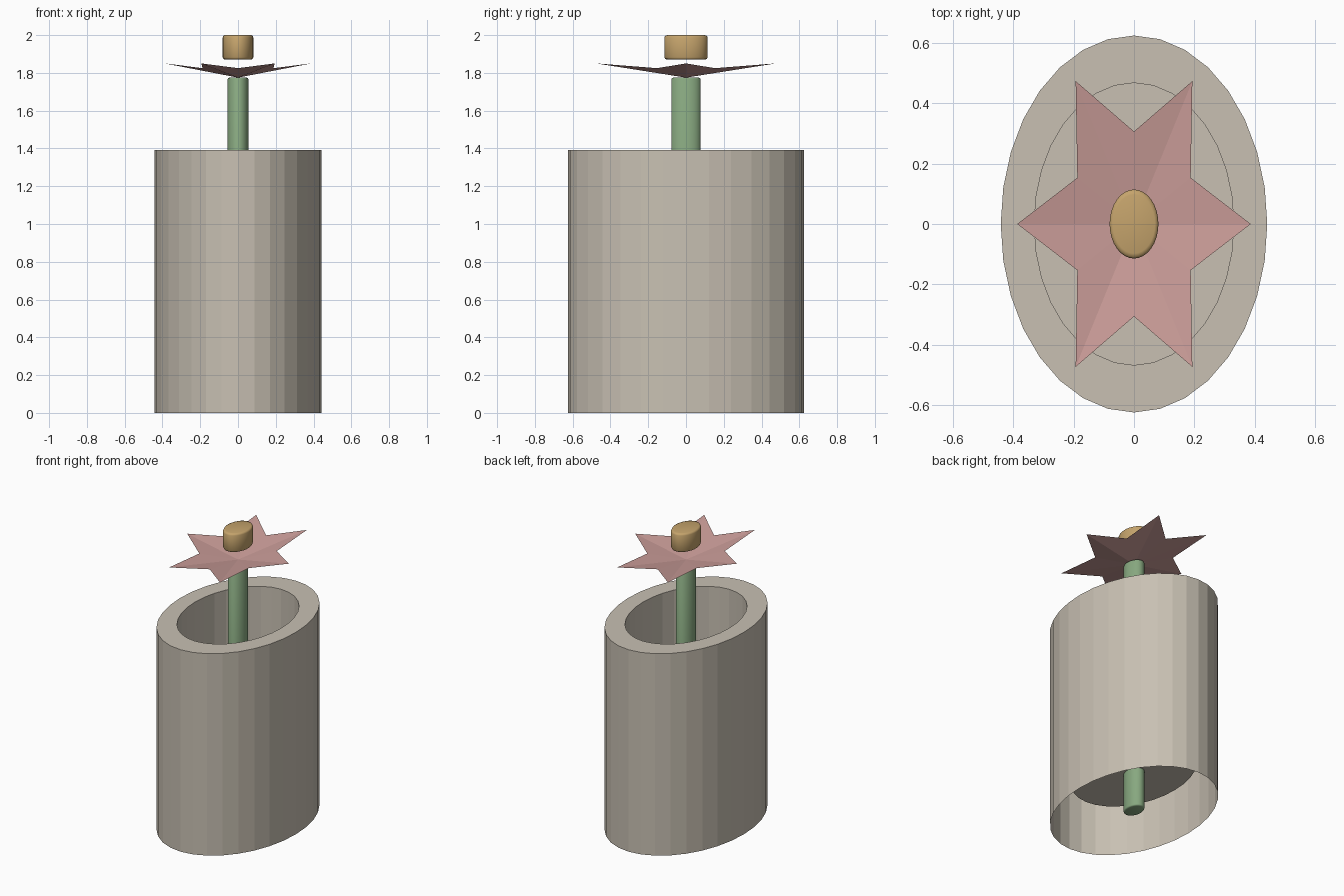
import bpy
import bmesh
import math

if "Cube" in bpy.data.objects:
    bpy.data.objects.remove(bpy.data.objects["Cube"])

STRETCH = 1.414  # the whole model is oval, longer along y


def make_material(name, rgb):
    mat = bpy.data.materials.new(name)
    mat.use_nodes = True
    mat.diffuse_color = (*rgb, 1)
    mat.node_tree.nodes["Principled BSDF"].inputs["Base Color"].default_value = (*rgb, 1)
    return mat


def finish(name, bm, mat):
    mesh = bpy.data.meshes.new(name)
    bm.to_mesh(mesh)
    bm.free()
    mesh.materials.append(mat)
    obj = bpy.data.objects.new(name, mesh)
    bpy.context.collection.objects.link(obj)
    return obj


def add_ring(bm, radius, z, sides=32):
    angles = [math.tau * i / sides for i in range(sides)]
    return [bm.verts.new((radius * math.cos(a), radius * STRETCH * math.sin(a), z)) for a in angles]


def bridge(bm, lower, upper):
    n = len(lower)
    for i in range(n):
        j = (i + 1) % n
        bm.faces.new((lower[i], lower[j], upper[j], upper[i]))


def rounded_rod(name, radius, bottom, top, bevel, mat):
    # Oval rod with softened rims and smooth sides
    bm = bmesh.new()
    profile = [(radius - bevel, bottom), (radius - bevel * 0.3, bottom + bevel * 0.3),
               (radius, bottom + bevel), (radius, top - bevel),
               (radius - bevel * 0.3, top - bevel * 0.3), (radius - bevel, top)]
    rings = [add_ring(bm, r, z) for r, z in profile]
    for lower, upper in zip(rings, rings[1:]):
        bridge(bm, lower, upper)
    bm.faces.new(list(reversed(rings[0])))
    bm.faces.new(rings[-1])
    obj = finish(name, bm, mat)
    bpy.ops.object.select_all(action="DESELECT")
    obj.select_set(True)
    bpy.context.view_layer.objects.active = obj
    bpy.ops.object.shade_smooth_by_angle(angle=math.radians(50))
    return obj


clay = make_material("pale clay", (0.58, 0.53, 0.45))
green = make_material("stem green", (0.25, 0.40, 0.22))
pink = make_material("petal pink", (0.60, 0.34, 0.32))
gold = make_material("flower gold", (0.56, 0.37, 0.15))

# Pot: outer wall open underneath, flat rim, inner wall and raised floor
bm = bmesh.new()
rings = [add_ring(bm, r, z) for r, z in [(0.442, 0), (0.442, 1.392), (0.331, 1.392), (0.331, 0.27)]]
for lower, upper in zip(rings, rings[1:]):
    bridge(bm, lower, upper)
bm.faces.new(rings[-1])
finish("pot", bm, clay)

# Stem
rounded_rod("stem", 0.055, 0, 1.775, 0.008, green)

# Petals: six-pointed shallow star fanned from its low centre
bm = bmesh.new()
hub = bm.verts.new((0, 0, 1.775))
rim = []
for i in range(12):
    radius, z = (0.387, 1.85) if i % 2 == 0 else (0.217, 1.825)
    a = math.tau * i / 12
    rim.append(bm.verts.new((radius * math.cos(a), radius * STRETCH * math.sin(a), z)))
for i in range(12):
    bm.faces.new((hub, rim[i], rim[(i + 1) % 12]))
finish("petals", bm, pink)

# Flower centre, floating above the petals
rounded_rod("flower_centre", 0.081, 1.87, 2.0, 0.012, gold)
